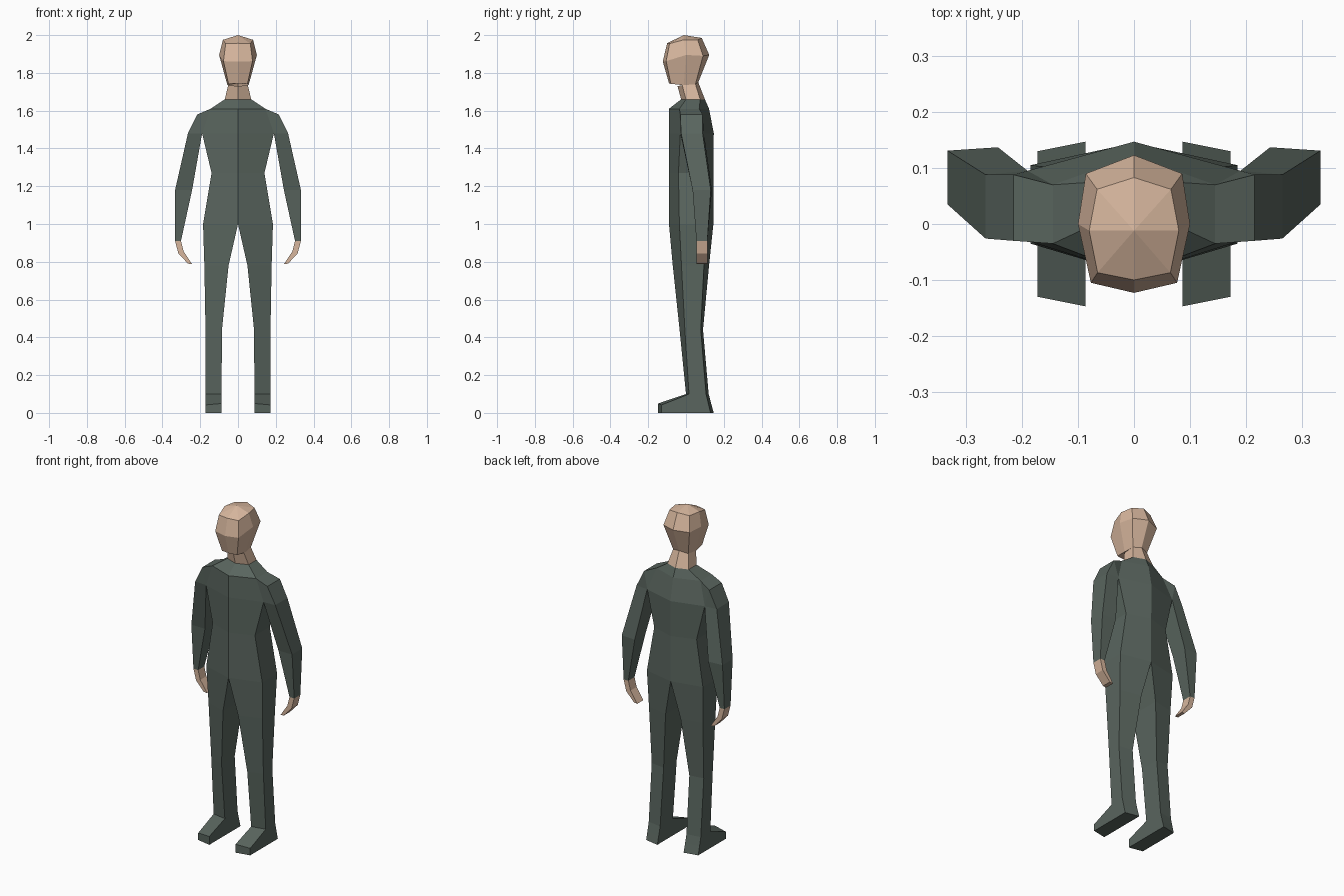
import bpy, bmesh

default_cube = bpy.data.objects.get("Cube")
if default_cube:
    bpy.data.objects.remove(default_cube, do_unlink=True)


def material(name, colour):
    m = bpy.data.materials.new(name)
    m.use_nodes = True
    m.diffuse_color = colour
    m.node_tree.nodes["Principled BSDF"].inputs["Base Color"].default_value = colour
    return m


suit = material("dark grey green cloth", (0.10, 0.13, 0.112, 1))
skin = material("skin", (0.68, 0.47, 0.34, 1))


def loft(name, mat, rings, closed=False, cap=False):
    """Skin rings from top to bottom on the +x side, then mirror to -x."""
    bm = bmesh.new()
    made = {}

    def vert(co):
        if co not in made:
            made[co] = bm.verts.new(co)
        return made[co]

    def face(points):
        unique = list(dict.fromkeys(points))
        if len(unique) > 2:
            bm.faces.new([vert(p) for p in unique])

    for upper, lower in zip(rings, rings[1:]):
        count = len(upper)
        for i in range(count if closed else count - 1):
            j = (i + 1) % count
            face((upper[i], lower[i], lower[j], upper[j]))
    if cap:
        face(rings[-1][::-1])
    mesh = bpy.data.meshes.new(name)
    bm.to_mesh(mesh)
    bm.free()
    mesh.materials.append(mat)
    obj = bpy.data.objects.new(name, mesh)
    bpy.context.collection.objects.link(obj)
    mirror = obj.modifiers.new("mirror", "MIRROR")
    mirror.merge_threshold = 0.0005
    return obj


def section(z, inner, outer, front, back):
    """Four-sided section; front and back give (inner y, outer y)."""
    return [(inner, front[0], z), (outer, front[1], z),
            (outer, back[1], z), (inner, back[0], z)]


# Torso, from collar to hips
collar = section(1.66, 0, 0.07, (-0.026, 0), (0.1, 0.075))
yoke = section(1.61, 0, 0.145, (-0.09, -0.035), (0.122, 0.07))
chest = section(1.48, 0, 0.19, (-0.09, -0.03), (0.147, 0.095))
waist = section(1.27, 0, 0.14, (-0.09, -0.04), (0.145, 0.1))
hips = section(1.0, 0, 0.185, (-0.09, -0.035), (0.145, 0.105))
loft("torso", suit, [collar, yoke, chest, waist, hips])

# Legs and feet
toe = section(0.05, 0.087, 0.172, (-0.147, -0.13), (0.133, 0.118))
toe[1] = (0.172, -0.13, 0.042)
loft("legs", suit, [
    hips,
    section(0.78, 0.05, 0.178, (-0.07, -0.024), (0.122, 0.095)),
    section(0.44, 0.085, 0.172, (-0.034, -0.006), (0.09, 0.078)),
    section(0.1, 0.087, 0.172, (0.0, 0.016), (0.12, 0.106)),
    toe,
    section(0, 0.087, 0.172, (-0.147, -0.13), (0.147, 0.13)),
], closed=True, cap=True)

# Arms, fanning out around the armpit
pit_front, pit_back = chest[1], chest[2]


def shoulder(x, z, front, back):
    return [pit_front, (x, front, z), (x, back, z), pit_back]


wrist = section(0.91, 0.302, 0.333, (0.055, 0.055), (0.113, 0.113))
loft("arms", suit, [
    [pit_front, yoke[1], yoke[2], pit_back],
    shoulder(0.215, 1.58, -0.03, 0.088),
    shoulder(0.265, 1.48, -0.026, 0.088),
    section(1.18, 0.243, 0.333, (0.035, 0.035), (0.137, 0.131)),
    wrist,
], closed=True)


# Hands, curling inwards
def hand_section(inner, outer):
    (xi, zi), (xo, zo) = inner, outer
    return [(xi, 0.055, zi), (xo, 0.055, zo), (xo, 0.113, zo), (xi, 0.113, zi)]


loft("hands", skin, [
    wrist,
    hand_section((0.288, 0.855), (0.316, 0.845)),
    hand_section((0.243, 0.788), (0.265, 0.79)),
], closed=True, cap=True)

# Neck
loft("neck", skin, [
    [(0, -0.045, 1.73), (0.052, -0.02, 1.735), (0.05, 0.05, 1.74), (0, 0.065, 1.75)],
    collar,
])

# Head: crown, temples, cheeks and jaw
loft("head", skin, [
    [(0, -0.012, 2.0)] * 5,
    [(0, -0.1, 1.957), (0.065, -0.087, 1.955), (0.08, -0.012, 1.975),
     (0.066, 0.062, 1.975), (0, 0.083, 1.985)],
    [(0, -0.123, 1.86), (0.077, -0.105, 1.862), (0.1, 0, 1.895),
     (0.086, 0.09, 1.89), (0, 0.123, 1.895)],
    [(0, -0.09, 1.745), (0.05, -0.08, 1.742), (0.056, -0.012, 1.735),
     (0.05, 0.05, 1.74), (0, 0.065, 1.75)],
], cap=True)
